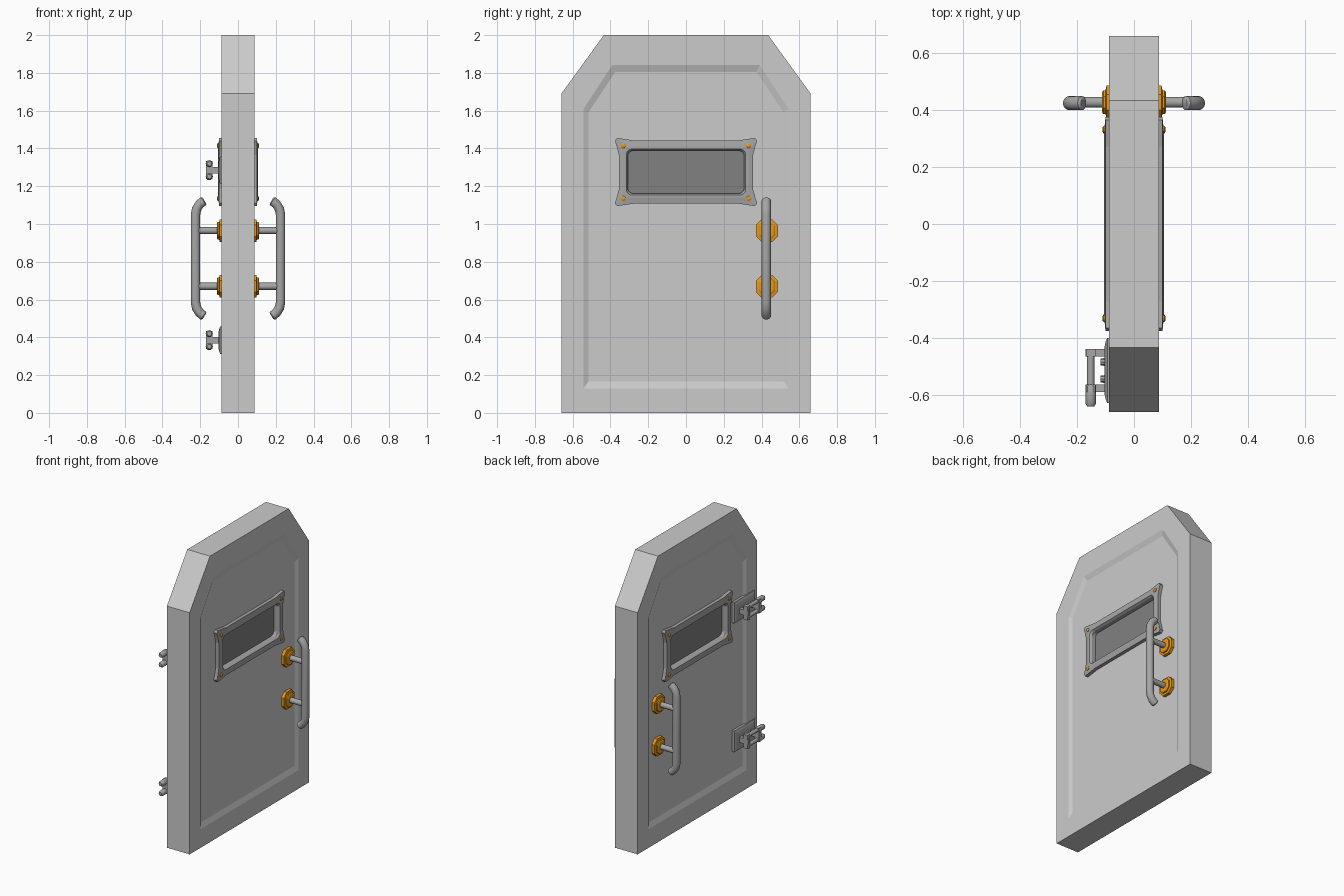
import bpy, bmesh, math
from mathutils import Vector

if "Cube" in bpy.data.objects:
    bpy.data.objects.remove(bpy.data.objects["Cube"])


def material(name, rgb):
    m = bpy.data.materials.new(name)
    m.diffuse_color = (*rgb, 1)
    m.use_nodes = True
    m.node_tree.nodes["Principled BSDF"].inputs["Base Color"].default_value = m.diffuse_color
    return m


ORANGE = material("orange", (0.8, 0.32, 0.01))
METAL = material("dark_metal", (0.38, 0.38, 0.38))
GLASS = material("dark_glass", (0.22, 0.22, 0.22))


def loft(name, rings, mat=None, caps=True, smooth=False):
    """Skin a list of equal-length point rings."""
    bm = bmesh.new()
    vs = [[bm.verts.new(p) for p in r] for r in rings]
    n = len(vs[0])
    for a, b in zip(vs, vs[1:]):
        for i in range(n):
            j = (i + 1) % n
            bm.faces.new((a[i], a[j], b[j], b[i]))
    if caps:
        bm.faces.new(vs[0])
        bm.faces.new(vs[-1])
    bmesh.ops.recalc_face_normals(bm, faces=bm.faces)
    me = bpy.data.meshes.new(name)
    bm.to_mesh(me)
    bm.free()
    ob = bpy.data.objects.new(name, me)
    bpy.context.collection.objects.link(ob)
    if mat:
        me.materials.append(mat)
    if smooth:
        bpy.ops.object.select_all(action='DESELECT')
        ob.select_set(True)
        bpy.context.view_layer.objects.active = ob
        bpy.ops.object.shade_smooth_by_angle(angle=math.radians(40))
    return ob


def tube(name, path, radii, mat=None, sides=16):
    """Round section swept along a path, one radius per point."""
    pts = [Vector(p) for p in path]
    d = pts[-1] - pts[0]
    ref = Vector((0, 0, 1)) if abs(d.y) > abs(d.x) + abs(d.z) else Vector((0, 1, 0))
    rings = []
    for i, p in enumerate(pts):
        t = (pts[min(i + 1, len(pts) - 1)] - pts[max(i - 1, 0)]).normalized()
        n = t.cross(ref).normalized()
        rings.append([p + radii[i] * (math.cos(a) * n + math.sin(a) * ref)
                      for a in (2 * math.pi * k / sides for k in range(sides))])
    return loft(name, rings, mat, smooth=True)


def at_x(x, yz, cy=0, cz=0):
    return [(x, cy + y, cz + z) for y, z in yz]


def octagon(w, h, c):
    return [(w, c - h), (w, h - c), (w - c, h), (c - w, h),
            (-w, h - c), (-w, c - h), (c - w, -h), (w - c, -h)]


def rect(w, h):
    return [(w, -h), (w, h), (-w, h), (-w, -h)]


def box(name, x0, x1, y, z, w, h, mat=None):
    return loft(name, [at_x(x0, rect(w, h), y, z), at_x(x1, rect(w, h), y, z)], mat)


def four_way(q):
    """Mirror a quarter outline into a closed loop."""
    return (q + [(-y, z) for y, z in reversed(q)] + [(-y, -z) for y, z in q]
            + [(y, -z) for y, z in reversed(q)])


# door slab with clipped top corners and a recessed panel on both faces
def outline(w, z0, z_side, w_top, z1):
    return [(-w, z0), (w, z0), (w, z_side), (w_top, z1), (-w_top, z1), (-w, z_side)]


T = 0.088
slab = outline(0.66, 0, 1.69, 0.435, 2.0)
edge = outline(0.542, 0.13, 1.61, 0.39, 1.842)
panel = outline(0.516, 0.167, 1.592, 0.373, 1.806)
door = loft("door_slab", [at_x(x, p) for x, p in (
    (-T + 0.012, panel), (-T, edge), (-T, slab), (T, slab), (T, edge), (T - 0.012, panel))])

# window opening cut through the slab
WZ = 1.275
cutter = box("window_cutter", -0.2, 0.2, 0, WZ, 0.33, 0.14)
cutter.hide_render = True
mod = door.modifiers.new("window_hole", 'BOOLEAN')
mod.operation, mod.solver, mod.object = 'DIFFERENCE', 'EXACT', cutter
bpy.context.view_layer.objects.active = door
bpy.ops.object.modifier_apply(modifier=mod.name)
bpy.data.objects.remove(cutter)
box("window_glass", -0.062, 0.062, 0, WZ, 0.322, 0.132, GLASS)

# window frame outlines: flared outside, rounded inside
flare = four_way([(0.355, 0.09), (0.368, 0.14), (0.377, 0.165),
                  (0.365, 0.18), (0.335, 0.176), (0.27, 0.166)])


def rounded(w, h, r=0.03):
    arc = [math.radians(a) for a in (0, 22.5, 45, 67.5, 90)]
    return four_way([(w, h - r - 0.03)] + [(w - r + r * math.cos(a), h - r + r * math.sin(a))
                                         for a in arc])


lip, hole, inner = rounded(0.33, 0.134), rounded(0.316, 0.122), rounded(0.308, 0.114)

# flared outline has six points per quarter, as do the rounded ones
bar = [(0.178, 1.124), (0.183, 1.121), (0.203, 1.105), (0.219, 1.08), (0.225, 1.05)]
bar += [(x, 1.635 - z) for x, z in reversed(bar)]
bar_r = [0.017] + [0.025] * (len(bar) - 2) + [0.017]

for s, side in ((1, "right"), (-1, "left")):
    loft(f"window_frame_{side}", [at_x(s * x, p, 0, WZ) for x, p in (
        (0.07, flare), (0.1, flare), (0.105, lip), (0.105, hole), (0.09, inner), (0.06, inner))],
        METAL, caps=False)
    # frame screws
    for y in (-0.332, 0.332):
        for z in (-0.14, 0.14):
            tube(f"frame_screw_{side}", [(s * x, y, WZ + z) for x in (0.09, 0.107, 0.11)],
                 [0.013, 0.013, 0.009], ORANGE, 12)
    # grab bar with bent ends
    tube(f"handle_bar_{side}", [(s * x, 0.425, z) for x, z in bar], bar_r, METAL)
    for z in (0.67, 0.965):
        # stand-off post and stepped octagonal base
        tube(f"handle_post_{side}", [(s * 0.08, 0.428, z), (s * 0.22, 0.428, z)],
             [0.019, 0.019], METAL)
        big, mid, small = octagon(0.058, 0.06, 0.03), octagon(0.042, 0.046, 0.022), octagon(0.036, 0.04, 0.02)
        loft(f"handle_base_{side}", [at_x(s * x, p, 0.428, z) for x, p in (
            (0.07, big), (0.097, big), (0.1, mid), (0.108, mid), (0.112, small))], ORANGE)

# hinges on the left face
for z in (0.385, 1.285):
    loft("hinge_plate", [at_x(x, p, -0.515, z) for x, p in (
        (-0.07, rect(0.115, 0.073)), (-0.094, rect(0.115, 0.073)),
        (-0.1, rect(0.1, 0.058)), (-0.104, rect(0.08, 0.04)))], METAL)
    for y in (-0.453, -0.578):
        # web and cross head carrying the two rods
        box("hinge_web", -0.095, -0.17, y, z, 0.013, 0.018, METAL)
        box("hinge_head", -0.136, -0.169, y, z, 0.013, 0.048, METAL)
    for y in (-0.485, -0.545):
        tube("hinge_bolt", [(-0.1, y, z), (-0.118, y, z)], [0.014, 0.012], METAL, 8)
    for dz in (-0.034, 0.034):
        tube("hinge_rod", [(-0.152, -0.44, z + dz), (-0.152, -0.58, z + dz)],
             [0.013, 0.013], METAL, 12)
        tube("hinge_knob", [(-0.152, y, z + dz) for y in (-0.565, -0.57, -0.63, -0.642)],
             [0.015, 0.019, 0.019, 0.012], METAL, 12)
